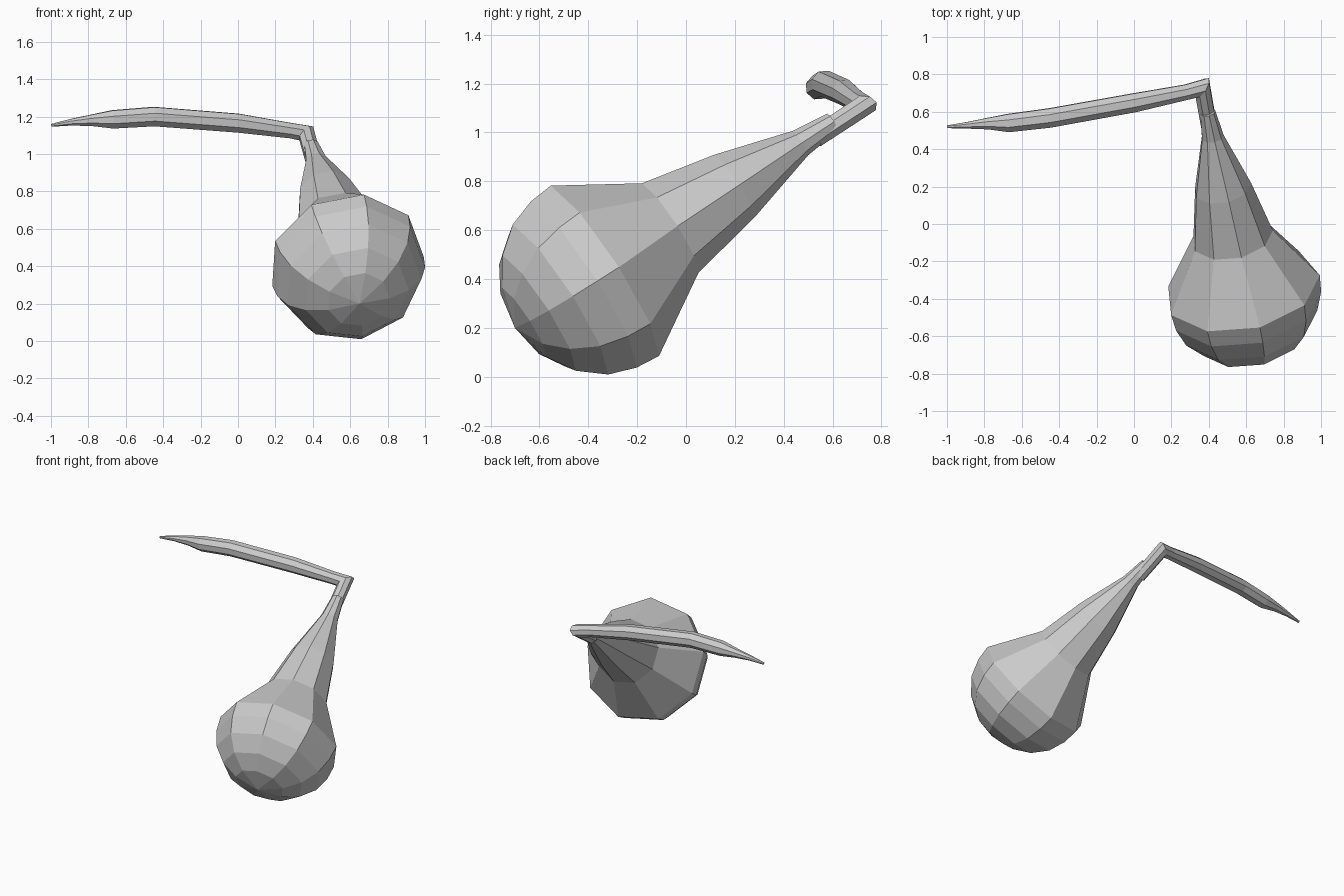
import bpy, bmesh, math
from mathutils import Vector

if "Cube" in bpy.data.objects:
    bpy.data.objects.remove(bpy.data.objects["Cube"])


def make_object(name, rings, tip_start=None, tip_end=None):
    """Skin a list of vertex rings; close the ends with a point or a flat cap."""
    bm = bmesh.new()
    loops = [[bm.verts.new(p) for p in ring] for ring in rings]
    n = len(loops[0])
    for a, b in zip(loops, loops[1:]):
        for i in range(n):
            j = (i + 1) % n
            bm.faces.new((a[i], a[j], b[j], b[i]))
    for loop, tip in ((loops[0], tip_start), (loops[-1], tip_end)):
        if tip is None:
            bm.faces.new(loop)
        else:
            t = bm.verts.new(tip)
            for i in range(n):
                bm.faces.new((loop[i], loop[(i + 1) % n], t))
    bmesh.ops.recalc_face_normals(bm, faces=bm.faces)
    mesh = bpy.data.meshes.new(name)
    bm.to_mesh(mesh)
    bm.free()
    obj = bpy.data.objects.new(name, mesh)
    bpy.context.collection.objects.link(obj)
    return obj


# Bulb and tapering neck: nine-sided lathe on a tilted axis
pole = Vector((0.65, -0.70, 0.20))
axis = Vector((-0.164, 0.83, 0.538)).normalized()
u = Vector((0.22, -0.48, 0.851))
u = (u - axis * u.dot(axis)).normalized()
v = axis.cross(u)
profile = [(0.04, 0.17), (0.11, 0.285), (0.212, 0.37), (0.326, 0.41), (0.43, 0.42),
           (0.76, 0.22), (1.08, 0.155), (1.41, 0.06), (1.57, 0.042)]
rings = []
for t, r in profile:
    c = pole + axis * t
    rings.append([c + r * (u * math.cos(k * math.tau / 9) + v * math.sin(k * math.tau / 9))
                  for k in range(9)])
make_object("bulb", rings, tip_start=pole)

# Bent stem: eight-sided tube, mitred at the elbow, tapering to a point
path = [((0.40, 0.53, 0.98), 0.045), ((0.365, 0.728, 1.11), 0.046),
        ((0.28, 0.705, 1.125), 0.044), ((0.0, 0.648, 1.165), 0.054),
        ((-0.45, 0.567, 1.20), 0.055), ((-0.67, 0.54, 1.185), 0.052),
        ((-0.78, 0.537, 1.18), 0.033), ((-0.89, 0.528, 1.17), 0.019),
        ((-0.998, 0.52, 1.153), 0.008)]
pts = [Vector(p) for p, _ in path]
dirs = [(b - a).normalized() for a, b in zip(pts, pts[1:])]
side = dirs[0].cross(Vector((1, 0, 0))).normalized()
other = dirs[0].cross(side)
ring = [pts[0] + path[0][1] * (side * math.cos((k + 0.5) * math.tau / 8)
                               + other * math.sin((k + 0.5) * math.tau / 8)) for k in range(8)]
rings = [ring]
for i in range(1, len(pts)):
    d = dirs[i - 1]
    normal = (d + dirs[min(i, len(dirs) - 1)]).normalized()
    scale = path[i][1] / path[i - 1][1]
    new = []
    for p in rings[-1]:
        # carry the offset along the segment and slide it onto the mitre plane
        off = p - pts[i - 1]
        off = (off - d * off.dot(d)) * scale
        new.append(pts[i] + off - d * (off.dot(normal) / d.dot(normal)))
    rings.append(new)
make_object("stem", rings)
